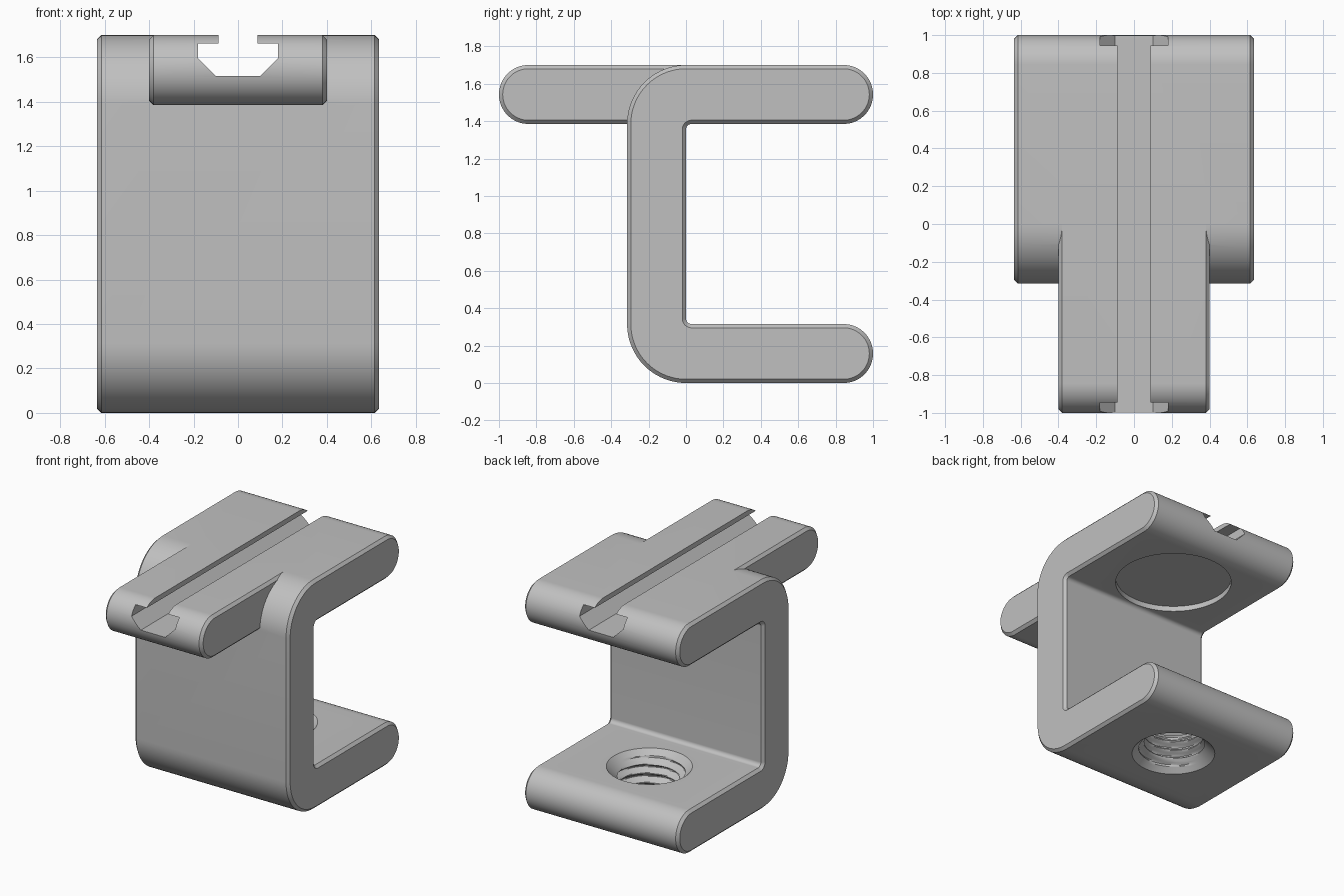
import bpy, bmesh, math

cube = bpy.data.objects.get("Cube")
if cube:
    bpy.data.objects.remove(cube, do_unlink=True)

HEIGHT, THICK = 1.70, 0.315      # overall height, wall thickness
HALF_W, BAR_W = 0.635, 0.40      # half widths of bracket and rail bar
CHAMFER, FILLET = 0.02, 0.03
R = THICK / 2
HOLE_Y = 0.43

grey = bpy.data.materials.new("light grey metal")
grey.use_nodes = True
colour = (0.53, 0.53, 0.53, 1)
grey.diffuse_color = colour
grey.node_tree.nodes["Principled BSDF"].inputs["Base Color"].default_value = colour


def outline(arcs, inset):
    """Points of a tangent-arc profile; clockwise arcs are concave."""
    pts = []
    for cy, cz, r, a0, a1 in arcs:
        rad = r - inset if a1 > a0 else r + inset
        steps = max(6, round(abs(a1 - a0) / 5))
        for i in range(steps + 1):
            a = math.radians(a0 + (a1 - a0) * i / steps)
            pts.append((cy + rad * math.cos(a), cz + rad * math.sin(a)))
    return pts


def loft(name, rings):
    """Closed solid through rings of equal point count."""
    bm = bmesh.new()
    loops = [[bm.verts.new(p) for p in ring] for ring in rings]
    n = len(loops[0])
    for a, b in zip(loops, loops[1:]):
        for i in range(n):
            j = (i + 1) % n
            bm.faces.new((a[i], a[j], b[j], b[i]))
    bm.faces.new(loops[0])
    bm.faces.new(loops[-1])
    bmesh.ops.recalc_face_normals(bm, faces=bm.faces)
    mesh = bpy.data.meshes.new(name)
    bm.to_mesh(mesh)
    bm.free()
    mesh.materials.append(grey)
    ob = bpy.data.objects.new(name, mesh)
    bpy.context.collection.objects.link(ob)
    return ob


def chamfered_plate(name, arcs, half):
    sections = ((-half, CHAMFER), (CHAMFER - half, 0), (half - CHAMFER, 0), (half, CHAMFER))
    return loft(name, [[(x, y, z) for y, z in outline(arcs, d)] for x, d in sections])


def combine(target, tool, operation):
    tool.hide_render = True
    mod = target.modifiers.new(operation.lower(), 'BOOLEAN')
    mod.operation, mod.solver, mod.object = operation, 'EXACT', tool
    bpy.context.view_layer.objects.active = target
    bpy.ops.object.modifier_apply(modifier=mod.name)
    bpy.data.objects.remove(tool, do_unlink=True)


# C-shaped bracket with rounded arm ends and outer corners
end_y = 1 - R
bracket = chamfered_plate("clamp_bracket", [
    (0, THICK, THICK, 180, 270),
    (end_y, R, R, -90, 90),
    (FILLET, THICK + FILLET, FILLET, 270, 180),
    (FILLET, HEIGHT - THICK - FILLET, FILLET, 180, 90),
    (end_y, HEIGHT - R, R, -90, 90),
    (0, HEIGHT - THICK, THICK, 90, 180),
], HALF_W)

# Narrower rail bar reaching out of the front
bar = chamfered_plate("rail_bar", [
    (-end_y, HEIGHT - R, R, 90, 270),
    (0.2, HEIGHT - R, R, -90, 90),
], BAR_W)
combine(bracket, bar, 'UNION')

# T-slot along the whole top
half_slot = [(0.10, 1.515), (0.18, 1.595), (0.18, 1.663), (0.088, 1.663), (0.088, 1.8)]
slot = half_slot + [(-x, z) for x, z in reversed(half_slot)]
slot_cutter = loft("slot_cutter", [[(x, y, z) for x, z in slot] for y in (-1.1, 1.1)])
combine(bracket, slot_cutter, 'DIFFERENCE')


def ring(radius, z, n=72):
    """Circle round the screw axis; radius is a function of angle and z."""
    angles = [2 * math.pi * i / n for i in range(n)]
    return [(radius(a, z) * math.cos(a), HOLE_Y + radius(a, z) * math.sin(a), z) for a in angles]


# Shallow round recess under the upper arm
recess_top = HEIGHT - THICK + 0.04
recess = loft("recess_cutter", [ring(lambda a, z: 0.405, z) for z in (recess_top - 0.2, recess_top)])
combine(bracket, recess, 'DIFFERENCE')


# Threaded hole with countersinks through the lower arm
def thread_radius(a, z, pitch=0.07):
    phase = (z / pitch - a / (2 * math.pi)) % 1
    wave = min(1, max(0, abs(2 * phase - 1) * 1.5 - 0.25))
    return max(0.205 + 0.045 * wave, 0.29 - z, 0.29 - (THICK - z))


rows = 60
levels = [-0.052 + (THICK + 0.104) * i / rows for i in range(rows + 1)]
thread = loft("thread_cutter", [ring(thread_radius, z) for z in levels])
combine(bracket, thread, 'DIFFERENCE')

# Smooth curves, crisp edges
bpy.ops.object.select_all(action='DESELECT')
bracket.select_set(True)
bpy.context.view_layer.objects.active = bracket
bpy.ops.object.shade_smooth_by_angle(angle=math.radians(30))
